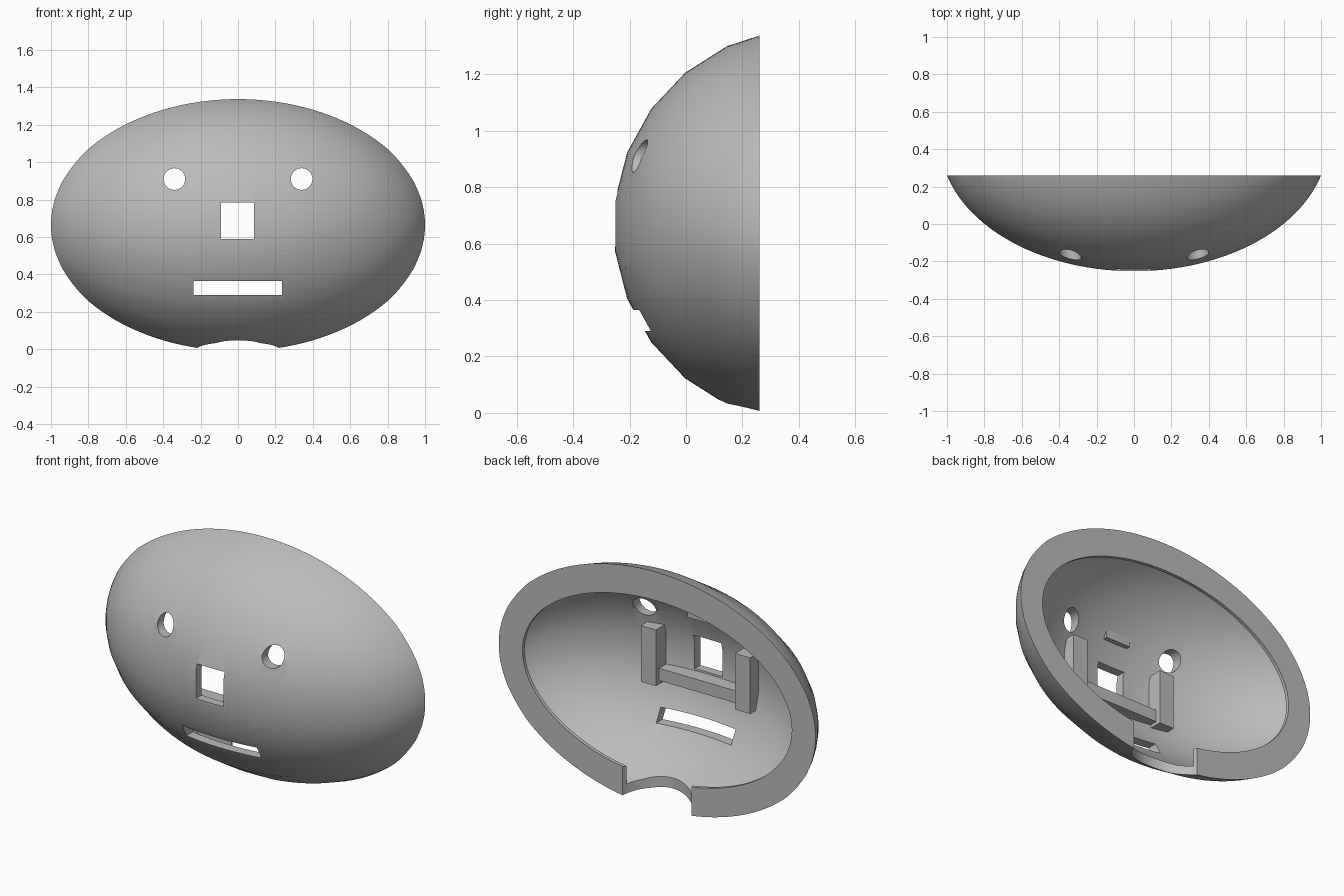
import bpy, bmesh, math
from mathutils import Matrix

cube = bpy.data.objects.get("Cube")
if cube:
    bpy.data.objects.remove(cube, do_unlink=True)

BACK = 0.26            # plane of the open back
CY, CZ = 0.445, 0.664  # centre of the ellipsoid
SEGS, RINGS = 25, 64

gray = bpy.data.materials.new("mid_gray")
gray.use_nodes = True
COLOUR = (0.5, 0.5, 0.5, 1)
gray.diffuse_color = COLOUR
gray.node_tree.nodes["Principled BSDF"].inputs["Base Color"].default_value = COLOUR


def add_object(name, bm):
    bmesh.ops.recalc_face_normals(bm, faces=bm.faces)
    mesh = bpy.data.meshes.new(name)
    bm.to_mesh(mesh)
    bm.free()
    mesh.materials.append(gray)
    obj = bpy.data.objects.new(name, mesh)
    bpy.context.collection.objects.link(obj)
    return obj


def box(name, x, y, z):
    bm = bmesh.new()
    bmesh.ops.create_cube(bm, size=1)
    for v in bm.verts:
        for i, (lo, hi) in enumerate((x, y, z)):
            v.co[i] = hi if v.co[i] > 0 else lo
    return add_object(name, bm)


def cylinder(name, rx, rz, depth, centre, axis, segs=64):
    bm = bmesh.new()
    bmesh.ops.create_cone(bm, cap_ends=True, segments=segs, radius1=1, radius2=1, depth=depth)
    bm.transform(Matrix.Diagonal((rx, rz, 1, 1)))
    if axis == "y":
        bm.transform(Matrix.Rotation(math.pi / 2, 4, "X"))
    bm.transform(Matrix.Translation(centre))
    return add_object(name, bm)


def ellipsoid(name, half_width, radius, y_cut):
    """Lathe about the x axis, sliced flat at y_cut."""
    bm = bmesh.new()
    bmesh.ops.create_uvsphere(bm, u_segments=SEGS, v_segments=RINGS, radius=1)
    # sphere pole along x, with one seam pointing straight down
    bm.transform(Matrix.Rotation(math.pi / 2, 4, "Y"))
    bm.transform(Matrix.Diagonal((half_width, radius, radius, 1)))
    bm.transform(Matrix.Translation((0, CY, CZ)))
    cut = bmesh.ops.bisect_plane(bm, geom=bm.verts[:] + bm.edges[:] + bm.faces[:],
                                 plane_co=(0, y_cut, 0), plane_no=(0, 1, 0), clear_outer=True)
    rim = [e for e in cut["geom_cut"] if isinstance(e, bmesh.types.BMEdge)]
    bmesh.ops.holes_fill(bm, edges=rim, sides=0)
    return add_object(name, bm)


def subtract(target, cutter):
    mod = target.modifiers.new("cut", "BOOLEAN")
    mod.operation, mod.solver, mod.object = "DIFFERENCE", "EXACT", cutter
    bpy.context.view_layer.objects.active = target
    bpy.ops.object.modifier_apply(modifier=mod.name)
    bpy.data.objects.remove(cutter, do_unlink=True)


# Hollow shell, leaving a thin flat ring around the back
shell = ellipsoid("mask_shell", 1.037, 0.703, BACK)
subtract(shell, ellipsoid("cavity", 0.985, 0.652, BACK - 0.02))
subtract(shell, cylinder("back_opening", 0.85, 0.51, 0.1, (0, BACK, CZ), "y", 96))

# Eye, nose and mouth holes
for side in (-1, 1):
    subtract(shell, cylinder("eye_hole", 0.058, 0.058, 0.4, (side * 0.34, -0.2, 0.91), "y", 32))
subtract(shell, box("nose_hole", (-0.09, 0.085), (-0.4, 0), (0.59, 0.785)))
subtract(shell, box("mouth_hole", (-0.238, 0.235), (-0.4, 0.05), (0.29, 0.365)))

# Round neck notch at the bottom of the back
subtract(shell, cylinder("neck_notch", 0.236, 0.236, 0.5, (0, 0.35, 0.05), "z"))

bpy.ops.object.select_all(action="DESELECT")
shell.select_set(True)
bpy.context.view_layer.objects.active = shell
bpy.ops.object.shade_smooth_by_angle(angle=math.radians(30))

# Inside supports: two posts, a cross bar and a small block above the nose
for name, side in (("left_post", 1), ("right_post", -1)):
    box(name, sorted((side * 0.25, side * 0.345)), (-0.175, -0.085), (0.49, 0.81))
box("cross_bar", (-0.26, 0.26), (-0.215, -0.115), (0.51, 0.58))
box("brow_block", (-0.08, 0.08), (-0.18, -0.13), (0.91, 0.96))
